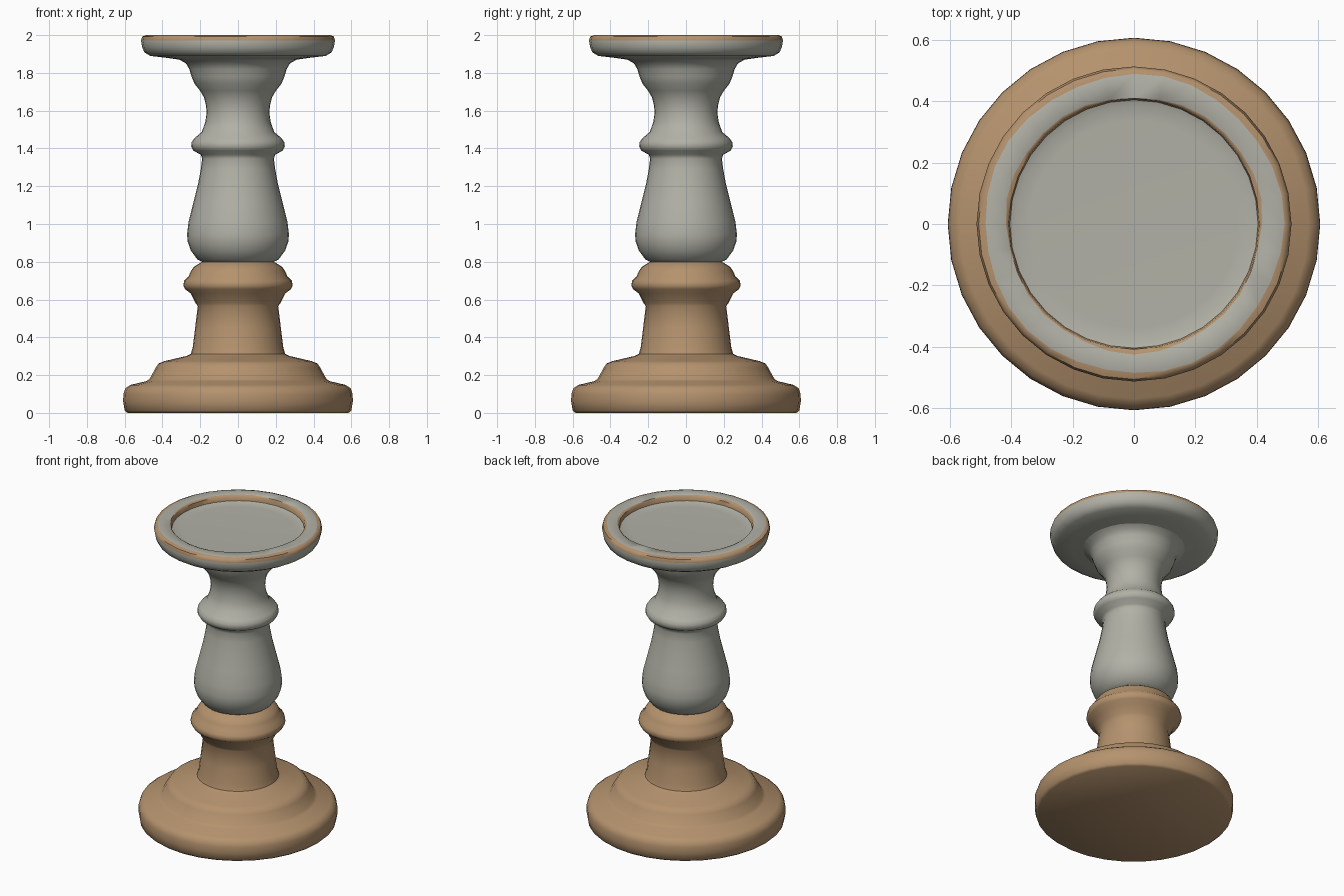
import bpy, math

SIDES = 32

cube = bpy.data.objects.get("Cube")
if cube:
    bpy.data.objects.remove(cube, do_unlink=True)


def material(name, rgb):
    mat = bpy.data.materials.new(name)
    mat.use_nodes = True
    mat.diffuse_color = (*rgb, 1)
    mat.node_tree.nodes["Principled BSDF"].inputs["Base Color"].default_value = (*rgb, 1)
    return mat


wood = material("tan wood", (0.46, 0.29, 0.155))
paint = material("grey paint", (0.44, 0.44, 0.385))


def lathe(name, profile, mats, worn=(), wobble=None):
    """Spin (radius, height) points round z; a zero radius closes the end.
    Bands whose index is in worn take the second material."""
    verts, rings = [], []
    for k, (r, z) in enumerate(profile):
        start = len(verts)
        if r == 0:
            verts.append((0, 0, z))
            rings.append([start] * SIDES)
            continue
        for i in range(SIDES):
            a = math.tau * i / SIDES
            rr = r + (wobble(k, a) if wobble else 0)
            verts.append((rr * math.cos(a), rr * math.sin(a), z))
        rings.append(list(range(start, start + SIDES)))
    faces, slots = [], []
    for k in range(len(rings) - 1):
        low, high = rings[k], rings[k + 1]
        for i in range(SIDES):
            j = (i + 1) % SIDES
            faces.append(list(dict.fromkeys((low[i], low[j], high[j], high[i]))))
            slots.append(1 if k in worn else 0)
    mesh = bpy.data.meshes.new(name)
    mesh.from_pydata(verts, [], faces)
    for m in mats:
        mesh.materials.append(m)
    mesh.polygons.foreach_set("material_index", slots)
    mesh.update()
    obj = bpy.data.objects.new(name, mesh)
    bpy.context.collection.objects.link(obj)
    bpy.ops.object.select_all(action="DESELECT")
    obj.select_set(True)
    bpy.context.view_layer.objects.active = obj
    bpy.ops.object.shade_smooth_by_angle(angle=math.radians(50))
    return obj


# Stepped round foot
lathe("base", [
    (0, 0), (.585, 0), (.6, .012), (.608, .06), (.607, .1), (.597, .13),
    (.57, .148), (.485, .168), (.468, .18), (.435, .24), (.42, .262),
    (.39, .274), (.27, .302), (.25, .312)], [wood])

# Bare wood neck with its bead
lathe("lower_column", [
    (.25, .312), (.24, .345), (.227, .45), (.213, .565), (.225, .582),
    (.25, .632), (.28, .655), (.29, .675), (.285, .7), (.262, .722),
    (.25, .75), (.235, .772), (.21, .788), (.19, .8)], [wood])

# Painted vase-shaped shaft, collar and flared top
lathe("upper_column", [
    (.19, .8), (.215, .812), (.25, .86), (.266, .905), (.27, .945),
    (.262, 1.01), (.237, 1.11), (.212, 1.21), (.197, 1.29), (.19, 1.345),
    (.197, 1.367), (.236, 1.388), (.248, 1.41), (.246, 1.432), (.232, 1.453),
    (.192, 1.487), (.173, 1.54), (.166, 1.59), (.17, 1.63), (.18, 1.67),
    (.2, 1.705), (.23, 1.742), (.246, 1.78), (.258, 1.82), (.275, 1.85),
    (.31, 1.87)], [paint])


# Paint rubbed unevenly off the rim edges
def rub(k, a):
    if k == 7:
        return .004 * math.sin(5 * a + 1)
    if k == 8:
        return .005 * math.sin(3 * a) + .003 * math.sin(7 * a)
    return 0


# Candle tray with a shallow recess
lathe("tray", [
    (.31, 1.87), (.38, 1.88), (.465, 1.89), (.495, 1.908), (.507, 1.935),
    (.514, 1.972), (.507, 1.993), (.488, 2), (.418, 2), (.409, 1.993),
    (.405, 1.965), (.385, 1.958), (.34, 1.956), (0, 1.956)],
    [paint, wood], worn=(5, 6, 8, 9), wobble=rub)
